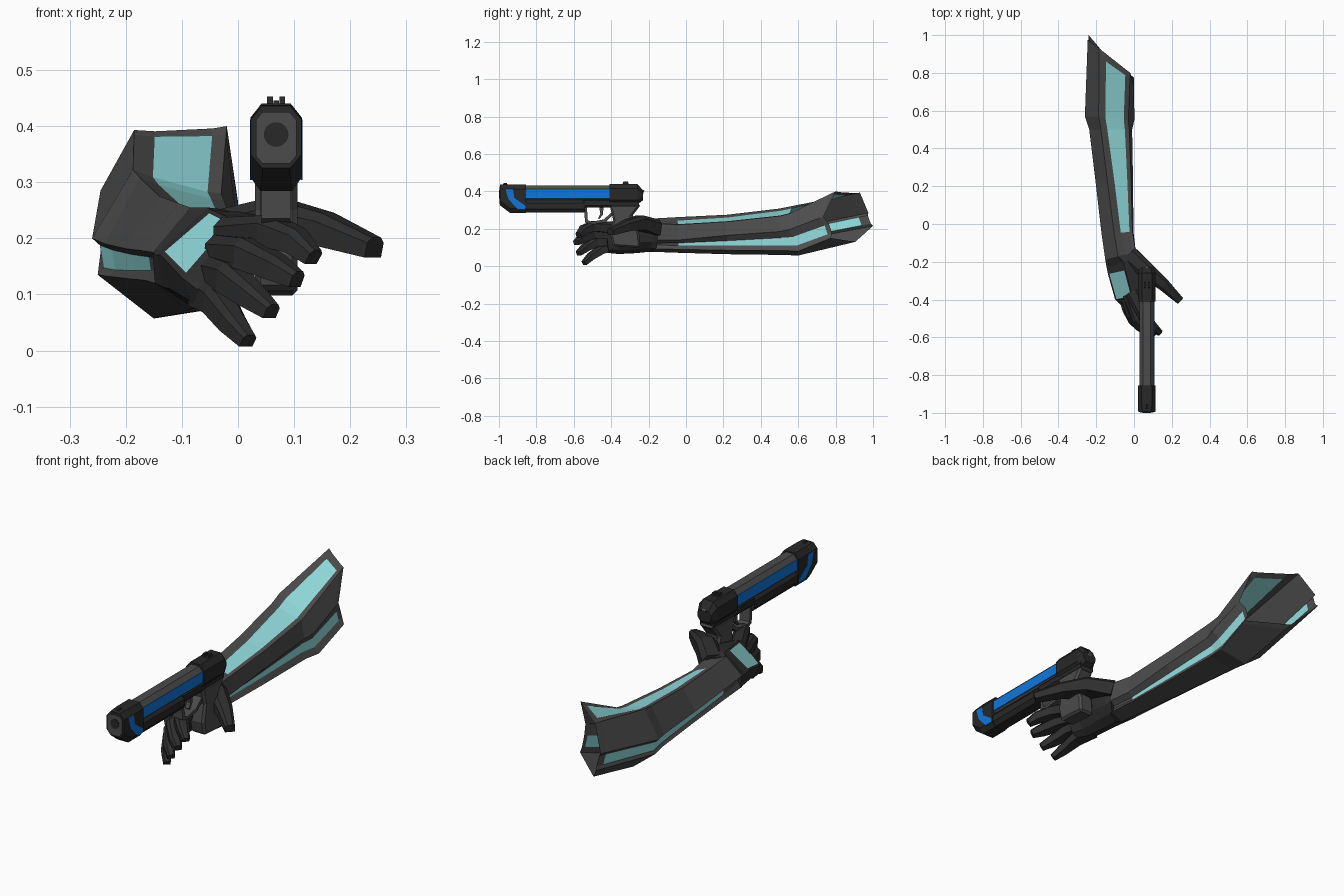
import bpy, bmesh, math
from mathutils import Vector as V


def material(name, r, g, b):
    m = bpy.data.materials.new(name)
    m.diffuse_color = (r, g, b, 1)
    return m


ARM = material("armour grey", 0.075, 0.075, 0.075)
TEAL = material("pale teal", 0.30, 0.74, 0.75)
GLOVE = material("glove black", 0.027, 0.027, 0.027)
STEEL = material("gun grey", 0.07, 0.07, 0.07)
DARK = material("gun black", 0.021, 0.021, 0.021)
BLUE = material("bright blue", 0.005, 0.18, 0.70)
GX = 0.068  # centre plane of the gun


def finish(name, bm, mats, bevel=0):
    bmesh.ops.recalc_face_normals(bm, faces=bm.faces)
    me = bpy.data.meshes.new(name)
    bm.to_mesh(me)
    bm.free()
    for m in mats:
        me.materials.append(m)
    ob = bpy.data.objects.new(name, me)
    bpy.context.collection.objects.link(ob)
    if bevel:
        mod = ob.modifiers.new("edge", "BEVEL")
        mod.width, mod.segments = bevel, 1
    return ob


def loft(name, rings, mats, panels={}, segments=(), caps=True, taper=0):
    """Skin rings of points; panels = {side: (margin, margin, recess)} get an inset second colour strip."""
    bm = bmesh.new()
    rows, middle = [], []
    for s, ring in enumerate(rings):
        row, middle = [], []
        ring = [V(p) for p in ring]
        centre = sum(ring, V()) / len(ring)
        for i, p in enumerate(ring):
            q = ring[(i + 1) % len(ring)]
            row.append(bm.verts.new(p))
            middle.append(False)
            if i in panels:
                m0, m1, recess = panels[i]
                m1 += taper * max(0, 1 - s / 3)
                for t in (m0, 1 - m1):
                    r = p.lerp(q, t)
                    row.append(bm.verts.new(r + (centre - r).normalized() * recess))
                middle += [True, False]
        rows.append(row)
    n = len(rows[0])
    for s in range(len(rows) - 1):
        for i in range(n):
            j = (i + 1) % n
            f = bm.faces.new((rows[s][i], rows[s][j], rows[s + 1][j], rows[s + 1][i]))
            f.material_index = int(middle[i] and s in segments)
    if caps:
        bm.faces.new(rows[0])
        bm.faces.new(rows[-1])
    return finish(name, bm, mats)


def plate(name, profile, x, half, mat, bevel=0):
    """Side profile (y, z) extruded across x."""
    bm = bmesh.new()
    a, b = ([bm.verts.new((x + s * half, y, z)) for y, z in profile] for s in (-1, 1))
    bm.faces.new(a)
    bm.faces.new(b)
    for i in range(len(a)):
        j = (i + 1) % len(a)
        bm.faces.new((a[i], a[j], b[j], b[i]))
    return finish(name, bm, [mat], bevel)


def octagon(y, half, z0, z1, cx, cz):
    """Chamfered gun cross-section."""
    right = [(half - cx, z0), (half, z0 + cz), (half, z1 - cz), (half - cx, z1)]
    return [(GX + x, y, z) for x, z in right] + [(GX - x, y, z) for x, z in reversed(right)]


def block(name, mat, *sections):
    return loft(name, [octagon(*s) for s in sections], [mat])


def limb(name, path, sizes):
    """Tapered angular finger along a path."""
    pts, rings = [V(p) for p in path], []
    for i, p in enumerate(pts):
        t = (pts[min(i + 1, len(pts) - 1)] - pts[max(i - 1, 0)]).normalized()
        side = t.cross(V((0, 0, 1))).normalized()
        up = side.cross(t)
        w = sizes[i] / 2
        rings.append([p + side * a * w + up * b * w for a, b in
                      ((-1, -.75), (1, -.75), (1, .55), (.55, 1), (-.55, 1), (-1, .55))])
    return loft(name, rings, [GLOVE])


# Forearm: open angular sleeve with recessed teal panels on top, left and lower right
arm = [
    [(.01, -.15, .228), (-.085, -.17, .255), (-.152, -.19, .175), (-.148, -.19, .12), (-.08, -.18, .077), (-.005, -.16, .092), (.01, -.15, .14)],
    [(-.008, -.04, .222), (-.105, -.05, .262), (-.172, -.05, .178), (-.165, -.05, .125), (-.09, -.05, .072), (-.012, -.04, .09), (-.003, -.04, .14)],
    [(-.015, .22, .238), (-.14, .22, .275), (-.203, .22, .182), (-.195, .22, .128), (-.11, .22, .064), (-.014, .22, .085), (-.005, .22, .165)],
    [(-.025, .5, .268), (-.175, .5, .308), (-.237, .5, .19), (-.23, .5, .132), (-.14, .52, .06), (-.016, .52, .084), (-.01, .5, .185)],
    [(-.03, .55, .28), (-.187, .57, .322), (-.26, .57, .2), (-.25, .58, .135), (-.15, .6, .057), (-.006, .6, .08), (.002, .55, .195)],
]
rear = [(-.02, .8, .4), (-.185, .93, .393), (-.245, .975, .285), (-.24, 1, .215), (-.16, .905, .13), (0, .775, .15), (0, .735, .265)]
arm.append([V(a).lerp(V(b), .88) for a, b in zip(arm[-1], rear)])
arm.append(rear)
loft("forearm_sleeve", arm, [ARM, TEAL], {0: (.14, .22, .004), 2: (.18, .14, .012), 5: (.16, .38, .02)},
     (1, 2, 3, 4), caps=False, taper=.22)

# Hand body growing out of the sleeve, with a teal panel on its back
hand = [
    [(.035, -.18, .245), (-.055, -.2, .255), (-.145, -.23, .17), (-.133, -.23, .113), (-.06, -.2, .077), (.015, -.18, .13)],
    [(.04, -.24, .245), (-.045, -.245, .25), (-.138, -.265, .17), (-.122, -.28, .11), (-.05, -.26, .07), (.025, -.24, .13)],
    [(.035, -.37, .22), (-.01, -.38, .234), (-.1, -.40, .13), (-.085, -.39, .088), (-.03, -.36, .065), (.02, -.36, .12)],
    [(.03, -.42, .205), (.003, -.42, .222), (-.068, -.43, .105), (-.06, -.42, .075), (-.01, -.41, .07), (.02, -.42, .12)],
]
hand = [arm[0]] + [r[:5] + [V(r[4]).lerp(V(r[5]), .5) + V((.008, 0, -.008))] + r[5:] for r in hand]
loft("hand", hand, [GLOVE, TEAL], {1: (.07, .08, 0)}, (2,))

# Fingers and thumb
limb("index_finger", [(-.01, -.36, .2), (.06, -.5, .21), (.105, -.55, .193), (.135, -.575, .165)], (.075, .062, .05, .034))
limb("middle_finger", [(-.025, -.37, .17), (.02, -.5, .17), (.07, -.56, .145), (.105, -.588, .125)], (.072, .062, .05, .034))
limb("ring_finger", [(-.04, -.37, .135), (-.01, -.48, .128), (.025, -.54, .097), (.06, -.575, .068)], (.07, .06, .048, .032))
limb("little_finger", [(-.055, -.36, .105), (-.035, -.45, .088), (-.01, -.51, .05), (.018, -.545, .016)], (.068, .055, .044, .03))
limb("thumb", [(-.02, -.17, .2), (.07, -.25, .228), (.155, -.32, .213), (.243, -.405, .181)], (.1, .088, .066, .042))

# Gun body: slide, under-frame, muzzle and rear block
block("slide", STEEL, (-.87, .038, .345, .432, .018, .02), (-.4, .038, .345, .432, .018, .02))
block("under_rail", DARK, (-.87, .04, .287, .358, .015, .02), (-.54, .04, .287, .358, .015, .02))
block("frame", DARK, (-.55, .036, .315, .36, .008, .01), (-.25, .036, .315, .36, .008, .01))
block("muzzle_block", DARK, (-.994, .045, .325, .436, .02, .024), (-.985, .046, .318, .438, .022, .025),
      (-.94, .046, .284, .438, .018, .025), (-.855, .046, .284, .438, .018, .025))
block("rear_block", DARK, (-.41, .046, .33, .44, .02, .025), (-.26, .046, .33, .44, .02, .025),
      (-.23, .034, .352, .405, .012, .018))

# Muzzle face with bore
block("muzzle_face", STEEL, (-.998, .036, .333, .425, .012, .014), (-.99, .036, .333, .425, .012, .014))
bpy.ops.mesh.primitive_cylinder_add(vertices=20, radius=.022, depth=.006, location=(GX, -.997, .385), rotation=(math.pi / 2, 0, 0))
bore = bpy.context.object
bore.name = "bore"
bore.data.materials.append(DARK)

# Blue side markings
chevron = [(-.965, .412), (-.925, .412), (-.918, .365), (-.858, .322), (-.858, .304), (-.9, .304), (-.95, .36)]
strip = [(-.855, .362), (-.41, .362), (-.41, .412), (-.855, .412)]
for side, tag in ((-1, "left"), (1, "right")):
    plate("chevron_" + tag, chevron, GX + side * .045, .0018, BLUE)
    plate("side_strip_" + tag, strip, GX + side * .0375, .002, BLUE)
    plate("rear_sight_" + tag, [(-.34, .435), (-.305, .435), (-.31, .453), (-.335, .453)], GX + side * .011, .005, DARK)
plate("front_sight", [(-.98, .43), (-.95, .43), (-.96, .446), (-.975, .446)], GX, .005, DARK)
plate("hammer", [(-.25, .38), (-.235, .375), (-.222, .405), (-.235, .41)], GX, .01, STEEL)

# Grip, trigger guard and trigger
plate("grip", [(-.41, .33), (-.24, .33), (-.29, .265), (-.25, .17), (-.245, .097), (-.39, .107), (-.405, .17), (-.39, .25)],
      GX, .038, STEEL, .01)
plate("trigger_guard", [(-.545, .32), (-.54, .235), (-.51, .222), (-.43, .235), (-.395, .27), (-.395, .29), (-.44, .25),
                        (-.505, .237), (-.525, .245), (-.53, .32)], GX, .026, STEEL)
plate("trigger", [(-.465, .32), (-.44, .32), (-.445, .275), (-.465, .25), (-.47, .255), (-.458, .28)], GX, .01, STEEL)
